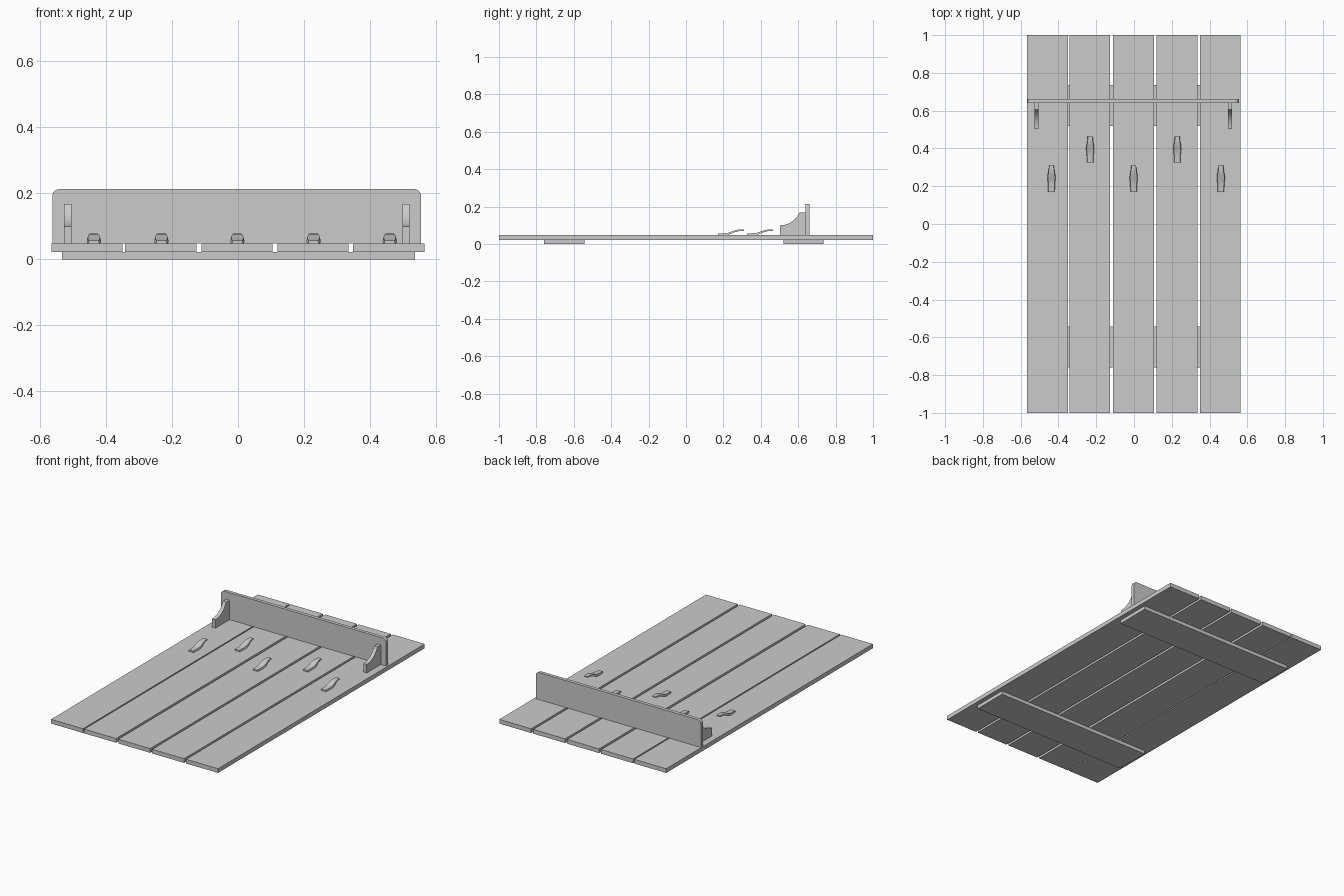
import bpy, bmesh, math

if "Cube" in bpy.data.objects:
    bpy.data.objects.remove(bpy.data.objects["Cube"])

grey = bpy.data.materials.new("plain_grey")
grey.diffuse_color = (0.6, 0.6, 0.6, 1)
grey.use_nodes = True
grey.node_tree.nodes["Principled BSDF"].inputs["Base Color"].default_value = grey.diffuse_color


def finish(name, bm, smooth=False):
    bmesh.ops.recalc_face_normals(bm, faces=bm.faces)
    mesh = bpy.data.meshes.new(name)
    bm.to_mesh(mesh)
    bm.free()
    mesh.materials.append(grey)
    obj = bpy.data.objects.new(name, mesh)
    bpy.context.collection.objects.link(obj)
    if smooth:
        bpy.ops.object.select_all(action='DESELECT')
        obj.select_set(True)
        bpy.context.view_layer.objects.active = obj
        bpy.ops.object.shade_smooth_by_angle(angle=math.radians(35))
    return obj


def prism(name, points, offset, smooth=False):
    """Extrude a closed outline of 3D points along an offset vector."""
    bm = bmesh.new()
    face = bm.faces.new([bm.verts.new(p) for p in points])
    out = bmesh.ops.extrude_face_region(bm, geom=[face])
    verts = [g for g in out["geom"] if isinstance(g, bmesh.types.BMVert)]
    bmesh.ops.translate(bm, verts=verts, vec=offset)
    return finish(name, bm, smooth)


def box(name, x0, x1, y0, y1, z0, z1):
    base = [(x0, y0, z0), (x1, y0, z0), (x1, y1, z0), (x0, y1, z0)]
    return prism(name, base, (0, 0, z1 - z0))


def arc(cx, cz, r, a0, a1, n):
    angles = [math.radians(a0 + (a1 - a0) * i / n) for i in range(n + 1)]
    return [(cx + r * math.cos(a), cz + r * math.sin(a)) for a in angles]


BOARD_BOTTOM, BOARD_TOP = 0.022, 0.048

# Five long boards with narrow gaps
for i, x in enumerate((-0.458, -0.234, -0.003, 0.227, 0.457)):
    box(f"board_{i + 1}", x - 0.108, x + 0.108, -1, 1, BOARD_BOTTOM, BOARD_TOP)

# Two battens joining the boards underneath
box("upper_batten", -0.533, 0.537, 0.52, 0.736, 0, BOARD_BOTTOM)
box("lower_batten", -0.533, 0.537, -0.76, -0.542, 0, BOARD_BOTTOM)

# Shelf with its two free corners rounded
L, R, TOP, RAD = -0.563, 0.555, 0.213, 0.022
outline = [(L, BOARD_TOP), (R, BOARD_TOP)]
outline += arc(R - RAD, TOP - RAD, RAD, 0, 90, 6)
outline += arc(L + RAD, TOP - RAD, RAD, 90, 180, 6)
prism("shelf", [(x, 0.64, z) for x, z in outline], (0, 0.021, 0), True)

# Shelf brackets with a concave front edge
curve = arc(0.503, 0.212, 0.112, -90, -23, 10)
profile = [(0.64, BOARD_TOP), (0.503, BOARD_TOP)] + curve + [(0.64, 0.168)]
for side, x in (("left", -0.527), ("right", 0.498)):
    prism(f"{side}_bracket", [(x, y, z) for y, z in profile], (0.022, 0, 0), True)

# Coat hooks: a wavy strip lofted through (y, bottom, top, width) sections
SECTIONS = [(0, 0.048, 0.057, 0.034), (0.045, 0.048, 0.058, 0.037),
            (0.060, 0.050, 0.062, 0.041), (0.075, 0.056, 0.067, 0.043),
            (0.090, 0.063, 0.072, 0.040), (0.105, 0.067, 0.076, 0.034),
            (0.122, 0.070, 0.078, 0.029), (0.140, 0.070, 0.077, 0.026)]


def hook(name, x, y):
    bm = bmesh.new()
    rings = []
    for dy, z0, z1, w in SECTIONS:
        h = w / 2
        corners = ((-h, z0), (h, z0), (h * 0.86, z1), (-h * 0.86, z1))
        rings.append([bm.verts.new((x + dx, y + dy, z)) for dx, z in corners])
    for a, b in zip(rings, rings[1:]):
        for k in range(4):
            n = (k + 1) % 4
            bm.faces.new((a[k], a[n], b[n], b[k]))
    bm.faces.new(rings[0])
    bm.faces.new(rings[-1])
    finish(name, bm, True)


for i, (x, y) in enumerate(((-0.437, 0.17), (-0.232, 0.325), (-0.002, 0.17),
                            (0.229, 0.325), (0.46, 0.17))):
    hook(f"hook_{i + 1}", x, y)
